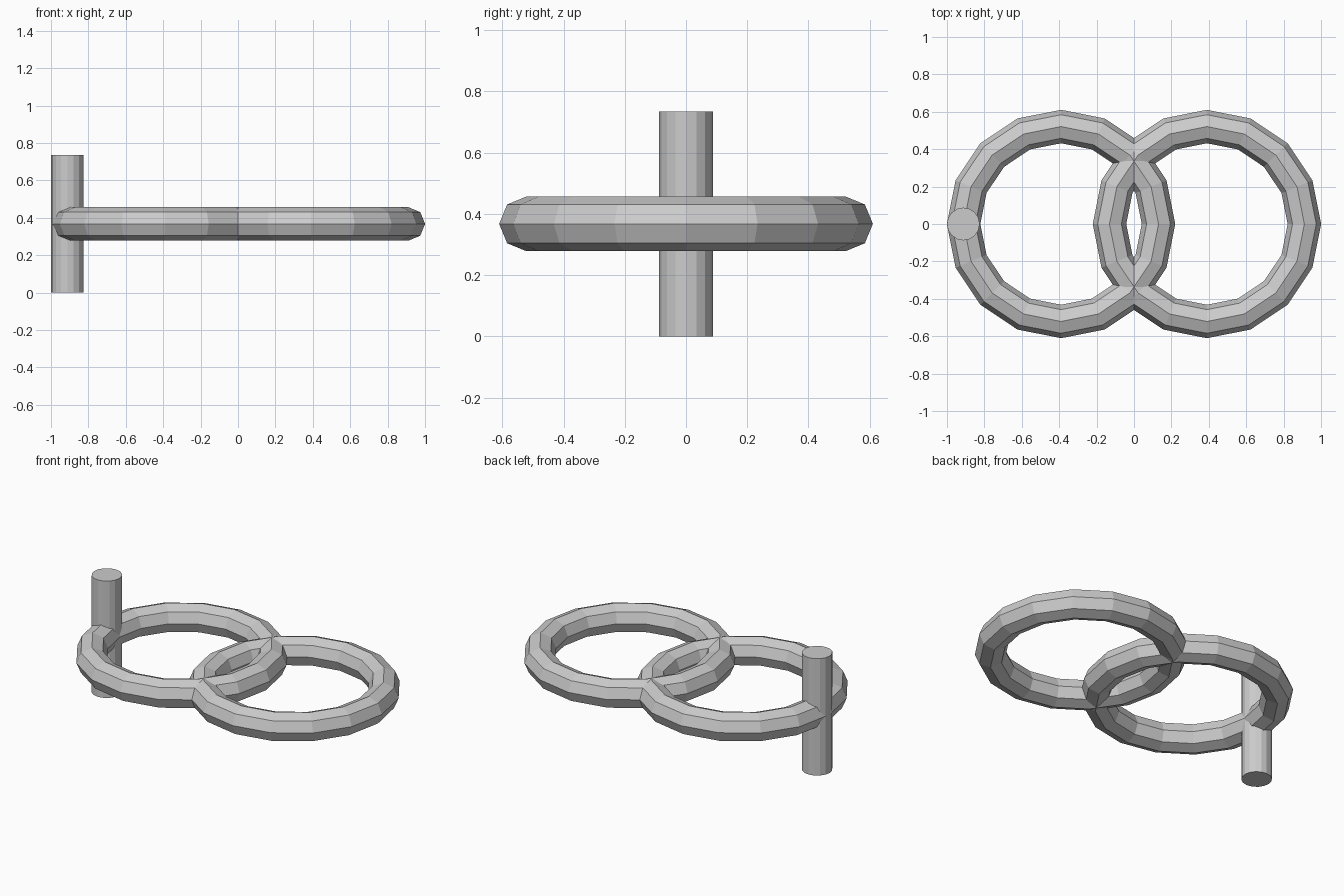
import bpy

if "Cube" in bpy.data.objects:
    bpy.data.objects.remove(bpy.data.objects["Cube"])

MID_Z = 0.3675      # height of the ring plane
RING_X = 0.39       # ring centre offset
MAJOR, MINOR = 0.521, 0.0895

# Two interlocking flat-shaded rings, mirrored across x = 0
for name, side in (("left_ring", -1), ("right_ring", 1)):
    bpy.ops.mesh.primitive_torus_add(
        major_segments=16, minor_segments=8,
        major_radius=MAJOR, minor_radius=MINOR,
        location=(side * RING_X, 0, MID_Z))
    ring = bpy.context.object
    ring.name = name
    ring.data.shade_flat()

# Upright pin passing through the outer end of the left ring
bpy.ops.mesh.primitive_cylinder_add(
    vertices=16, radius=0.0875, depth=2 * MID_Z,
    location=(-0.9125, 0, MID_Z))
pin = bpy.context.object
pin.name = "hinge_pin"
pin.data.shade_flat()
